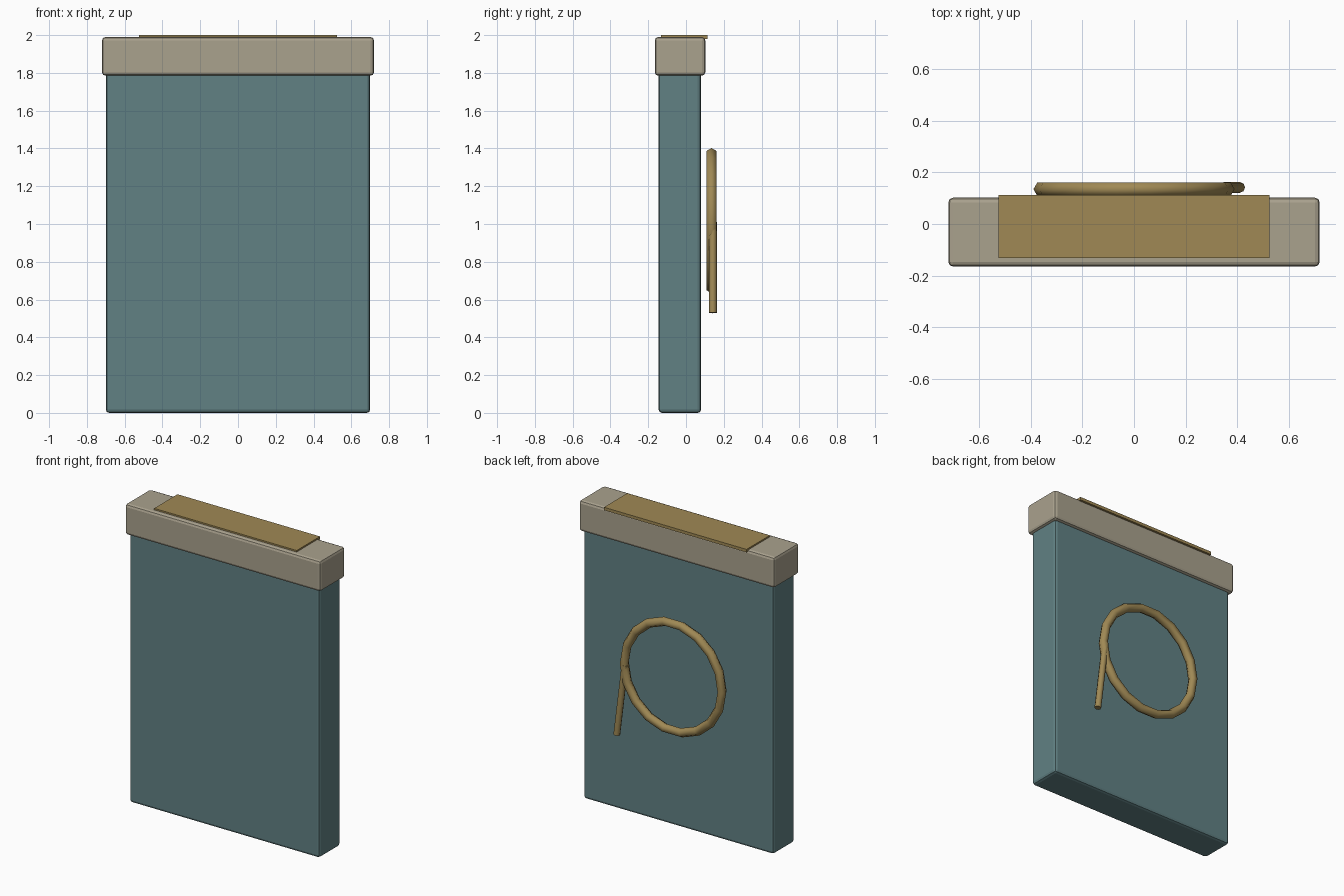
import bpy, math
from mathutils import Vector

if "Cube" in bpy.data.objects:
    bpy.data.objects.remove(bpy.data.objects["Cube"])


def material(name, rgb):
    m = bpy.data.materials.new(name)
    m.diffuse_color = (*rgb, 1)
    m.use_nodes = True
    m.node_tree.nodes["Principled BSDF"].inputs["Base Color"].default_value = m.diffuse_color
    return m


TEAL = material("teal", (0.12, 0.22, 0.23))
STONE = material("stone", (0.40, 0.36, 0.27))
BRASS = material("brass", (0.35, 0.25, 0.09))


def finish(name, mat):
    ob = bpy.context.object
    ob.name = name
    ob.data.materials.append(mat)
    return ob


def box(name, lo, hi, mat, bevel=0):
    lo, hi = Vector(lo), Vector(hi)
    bpy.ops.mesh.primitive_cube_add(size=1, location=(lo + hi) / 2)
    ob = finish(name, mat)
    ob.scale = hi - lo
    bpy.ops.object.transform_apply(location=False, rotation=False, scale=True)
    if bevel:
        mod = ob.modifiers.new("rounded_edges", "BEVEL")
        mod.width = bevel
        mod.segments = 2
    return ob


# Slab body, overhanging cap and thin top plate
box("body", (-0.70, -0.145, 0), (0.70, 0.08, 1.82), TEAL, 0.018)
box("cap", (-0.72, -0.165, 1.785), (0.72, 0.102, 1.99), STONE, 0.018)
box("top_plate", (-0.525, -0.132, 1.98), (0.525, 0.113, 2.0), BRASS)

# Ring floating behind the back face
bpy.ops.mesh.primitive_torus_add(major_segments=18, minor_segments=6,
                                 major_radius=0.36, minor_radius=0.03,
                                 location=(0, 0.135, 1.018),
                                 rotation=(math.pi / 2, 0, 0))
finish("back_ring", BRASS)
bpy.ops.object.shade_smooth_by_angle(angle=math.radians(65))

# Straight tail hanging from the ring
a, b = Vector((0.35, 0.142, 1.01)), Vector((0.41, 0.142, 0.53))
bpy.ops.mesh.primitive_cylinder_add(vertices=8, radius=0.021, depth=(a - b).length,
                                    location=(a + b) / 2)
tail = finish("ring_tail", BRASS)
tail.rotation_euler = (a - b).to_track_quat("Z", "Y").to_euler()
bpy.ops.object.shade_smooth_by_angle(angle=math.radians(50))
